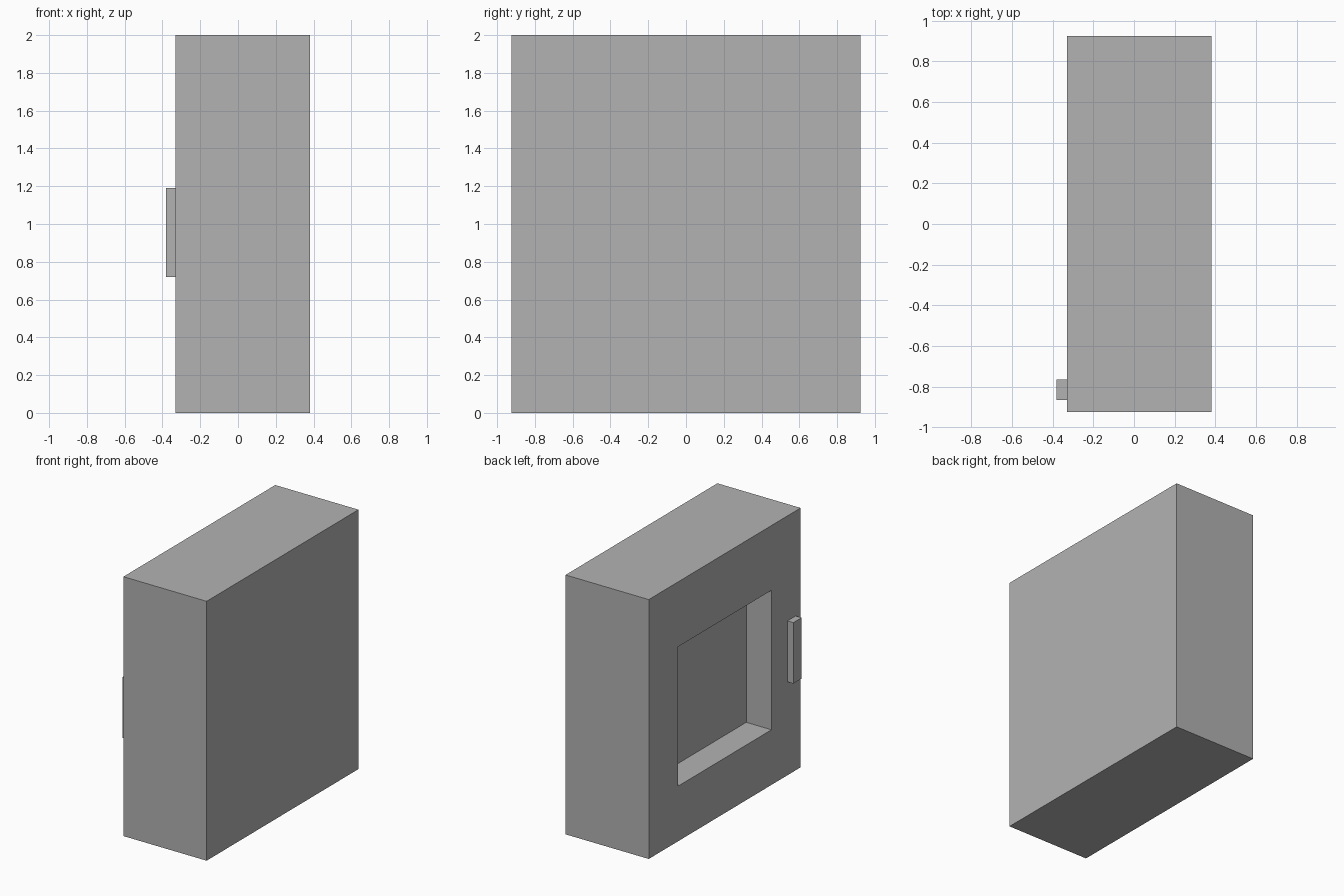
import bpy
import bmesh
from mathutils import Matrix, Vector

cube = bpy.data.objects.get("Cube")
if cube:
    bpy.data.objects.remove(cube, do_unlink=True)

# Plain grey paint
grey = bpy.data.materials.new("plain_grey")
grey.use_nodes = True
colour = (0.448, 0.448, 0.448, 1)
grey.diffuse_color = colour
grey.node_tree.nodes["Principled BSDF"].inputs["Base Color"].default_value = colour


def box_mesh(low, high):
    low, high = Vector(low), Vector(high)
    bm = bmesh.new()
    placing = Matrix.Translation((low + high) / 2) @ Matrix.Diagonal((*(high - low), 1))
    bmesh.ops.create_cube(bm, size=1, matrix=placing)
    return bm


def finish(name, bm):
    bmesh.ops.recalc_face_normals(bm, faces=bm.faces)
    mesh = bpy.data.meshes.new(name)
    bm.to_mesh(mesh)
    bm.free()
    mesh.materials.append(grey)
    obj = bpy.data.objects.new(name, mesh)
    bpy.context.collection.objects.link(obj)
    return obj


# Cabinet body with a square recess sunk into its -x side
SIDE_X = -0.33
body = box_mesh((SIDE_X, -0.925, 0), (0.38, 0.925, 2))
panel = min(body.faces, key=lambda f: f.calc_center_median().x)
for x in (SIDE_X, SIDE_X + 0.215):      # rim first, then the sunken floor
    bmesh.ops.inset_region(body, faces=[panel], thickness=0.05, use_even_offset=True)
    for v in panel.verts:
        v.co = (x, 0.57 if v.co.y > 0 else -0.57, 1.5 if v.co.z > 1 else 0.425)
finish("cabinet_body", body)

# Upright handle bar
finish("handle", box_mesh((-0.38, -0.865, 0.72), (SIDE_X, -0.765, 1.19)))
